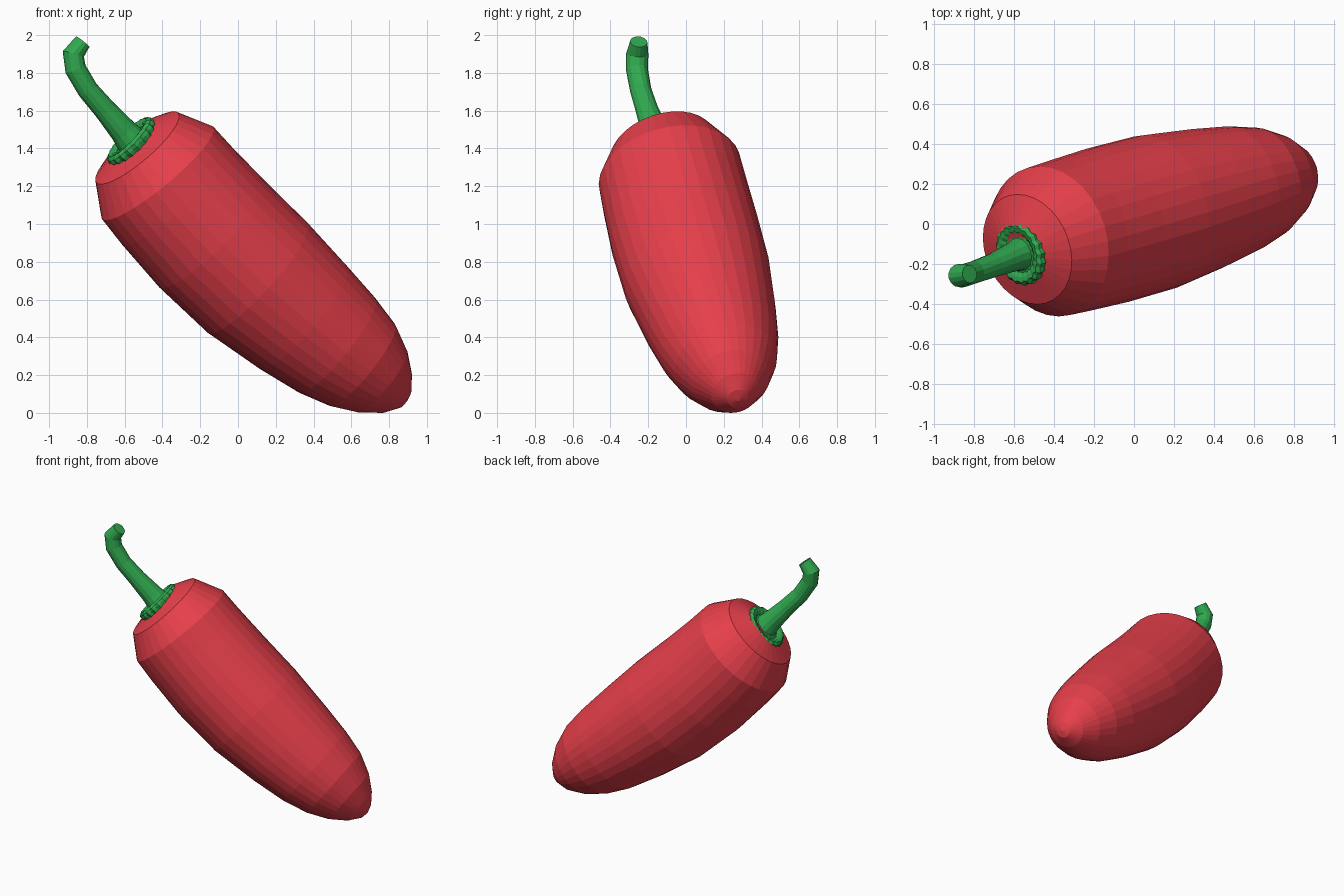
import bpy, bmesh, math
from mathutils import Vector

if "Cube" in bpy.data.objects:
    bpy.data.objects.remove(bpy.data.objects["Cube"])


def material(name, rgb):
    m = bpy.data.materials.new(name)
    m.diffuse_color = (*rgb, 1)
    m.use_nodes = True
    m.node_tree.nodes["Principled BSDF"].inputs["Base Color"].default_value = m.diffuse_color
    return m


def loft(name, rings, sides, mat, axis=None, scallop=0.0):
    """Skin round rings (centre, radius) along a path, capped at both ends."""
    bm = bmesh.new()
    loops = []
    for i, (c, r) in enumerate(rings):
        a, b = rings[max(i - 1, 0)][0], rings[min(i + 1, len(rings) - 1)][0]
        d = axis or (b - a).normalized()
        u = (Vector((0, 1, 0)) - d * d.y).normalized()
        w = d.cross(u)
        loop = []
        for k in range(sides):
            t = 2 * math.pi * k / sides
            rk = r * (1 - scallop * (k % 2))
            loop.append(bm.verts.new(c + rk * (u * math.cos(t) + w * math.sin(t))))
        loops.append(loop)
    for p, q in zip(loops, loops[1:]):
        for k in range(sides):
            n = (k + 1) % sides
            bm.faces.new((p[k], p[n], q[n], q[k]))
    bm.faces.new(loops[0])
    bm.faces.new(loops[-1])
    bmesh.ops.recalc_face_normals(bm, faces=bm.faces)
    me = bpy.data.meshes.new(name)
    bm.to_mesh(me)
    bm.free()
    me.materials.append(mat)
    ob = bpy.data.objects.new(name, me)
    bpy.context.collection.objects.link(ob)
    return ob


red = material("red_skin", (0.8, 0.05, 0.07))
green = material("green_stem", (0.03, 0.4, 0.08))


def tilt(s, t, y0=0.03):
    """Distance along and across the leaning pod to a point in space."""
    x = 0.72 * s + 0.69 * t
    return Vector((x, y0 + 0.275 * x, 0.72 * t - 0.69 * s))


# pod: gently bent body with broad shoulders and a blunt tip
pod = [(-1.405, .647, .15, .01), (-1.36, .646, .285, .02), (-1.19, .625, .383, .03),
       (-1.03, .608, .389, .03), (-.75, .590, .397, .03), (-.42, .590, .393, .03),
       (-.10, .606, .357, .03), (.13, .623, .322, .03), (.30, .640, .277, .03),
       (.435, .650, .210, .03), (.535, .660, .130, .03), (.590, .670, .055, .03),
       (.600, .674, .010, .03)]
loft("pepper_body", [(tilt(s, t, y), r) for s, t, r, y in pod], 32, red)

# collar: thin disc with a scalloped, raised rim
out = Vector((-0.70, -0.21, 0.68)).normalized()
base = Vector((-0.562, -0.145, 1.434))
collar = [(-.03, .155), (.00, .165), (.02, .163), (.035, .145), (.03, .122), (.015, .10), (.025, .06)]
loft("stem_collar", [(base + out * h, r) for h, r in collar], 40, green, axis=out, scallop=0.06)

# stem: tapered curl with a cut end
stem = [(-.555, -.145, 1.43, .088), (-.605, -.165, 1.49, .074), (-.70, -.205, 1.60, .061),
        (-.795, -.24, 1.71, .057), (-.86, -.26, 1.82, .058), (-.872, -.258, 1.90, .059),
        (-.822, -.25, 1.965, .046)]
loft("stem", [(Vector(p[:3]), p[3]) for p in stem], 14, green)
